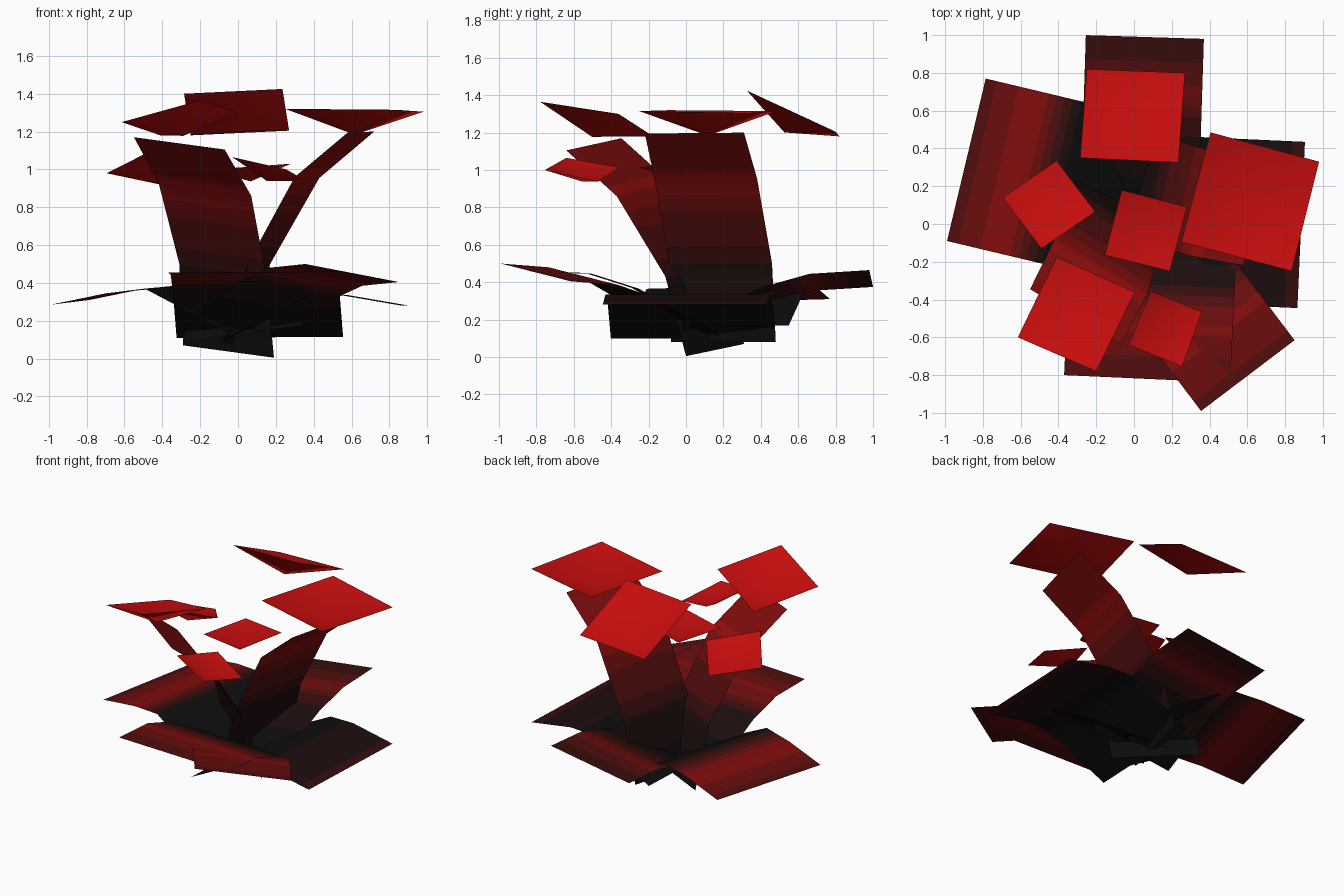
import bpy
from mathutils import Vector

if "Cube" in bpy.data.objects:
    bpy.data.objects.remove(bpy.data.objects["Cube"])

# Shades from black to bright red
SHADES = 9
mats = []
for i in range(SHADES):
    t = i / (SHADES - 1)
    m = bpy.data.materials.new("red_shade_%d" % i)
    m.diffuse_color = (0.004 + 0.55 * t * t, 0.004, 0.004, 1)
    m.use_nodes = True
    m.node_tree.nodes["Principled BSDF"].inputs["Base Color"].default_value = m.diffuse_color
    mats.append(m)


def make(name, verts, faces, idx):
    me = bpy.data.meshes.new(name)
    me.from_pydata([tuple(v) for v in verts], [], faces)
    for m in mats:
        me.materials.append(m)
    for p, i in zip(me.polygons, idx):
        p.material_index = i
        p.use_smooth = True
    ob = bpy.data.objects.new(name, me)
    bpy.context.collection.objects.link(ob)
    return ob


def ribbon(name, left, right, tones, sub=5):
    """Bent leaf card between two edge paths, coloured in a gradient along its length."""
    verts, faces, idx = [], [], []
    n = len(left)
    for k in range(n - 1):
        for j in range(sub + (k == n - 2)):
            t = j / sub
            verts += [Vector(left[k]).lerp(Vector(left[k + 1]), t),
                      Vector(right[k]).lerp(Vector(right[k + 1]), t)]
            if j < sub:
                tm = (j + 0.5) / sub
                tone = tones[k] * (1 - tm) + tones[k + 1] * tm
                idx.append(round(tone * (SHADES - 1)))
    for r in range((n - 1) * sub):
        faces.append((2 * r, 2 * r + 1, 2 * r + 3, 2 * r + 2))
    return make(name, verts, faces, idx)


def low_leaf(name, a, b, profile, tones):
    """Spreading leaf from its two tip corners, running inwards along a height profile."""
    a, b = Vector(a), Vector(b)
    e = b - a
    inward = Vector((-e.y, e.x, 0)).normalized()
    if inward.dot(a + b) > 0:
        inward.negate()
    path = [inward * s + Vector((0, 0, dz)) for s, dz in profile]
    return ribbon(name, [a + p for p in path], [b + p for p in path], tones)


def petal(name, corners):
    """Square flower card whose centre is pressed down along its normal."""
    c = [Vector(v) for v in corners]
    n = (c[1] - c[0]).cross(c[3] - c[0]).normalized()
    if n.z < 0:
        n.negate()
    mid = sum(c, Vector()) / 4 - n * 0.215 * (c[1] - c[0]).length
    return make(name, c + [mid], [(i, (i + 1) % 4, 4) for i in range(4)],
                [SHADES - 1] * 4)


# Flower cards
petal("flower_back", [(-.285, .35, 1.40), (.235, .325, 1.425), (.27, .80, 1.205), (-.25, .82, 1.18)])
petal("flower_right", [(.25, -.095, 1.32), (.835, -.25, 1.315), (.98, .33, 1.305), (.405, .485, 1.315)])
petal("flower_front_left", [(-.615, -.60, 1.25), (-.20, -.78, 1.365), (.005, -.36, 1.30), (-.41, -.175, 1.18)])
petal("flower_left", [(-.695, .14, .98), (-.49, -.13, 1.083), (-.205, .065, 1.015), (-.41, .335, .92)])
petal("flower_front", [(-.03, -.64, 1.065), (.255, -.755, 1.0), (.36, -.465, .94), (.09, -.355, 1.015)])
petal("flower_middle", [(-.155, -.165, 1.0), (.19, -.25, 1.016), (.28, .09, 1.03), (-.065, .18, 1.005)])

# Tall leaves
tall = (0, .15, .7, .6)
ribbon("tall_leaf_right",
       [(-.08, -.08, .08), (.05, -.09, .5), (.30, -.17, .96), (.58, -.22, 1.195)],
       [(.06, .48, .08), (.17, .46, .5), (.43, .38, .955), (.72, .31, 1.2)], tall)
ribbon("tall_leaf_left",
       [(-.29, .31, .07), (-.31, .18, .5), (-.42, -.08, .93), (-.55, -.345, 1.17)],
       [(.19, 0, .005), (.15, -.11, .43), (.07, -.37, .86), (-.07, -.64, 1.105)], tall)

# Wide low leaves
low_leaf("wide_leaf_left", (-.785, .77, .31), (-.99, -.09, .285),
         [(0, 0), (.3, .06), (.52, .08), (.95, -.14)], (.4, .7, 0, 0))
low_leaf("wide_leaf_right", (.905, .435, .28), (.865, -.445, .28),
         [(0, 0), (.32, .055), (.5, .05), (.95, -.18)], (.2, .1, 0, 0))
low_leaf("wide_leaf_front", (-.37, -.80, .455), (.51, -.84, .46),
         [(0, 0), (.3, -.01), (.55, -.09), (1.0, -.345)], (.3, .6, .1, 0))

# Medium low leaves
medium = [(0, 0), (.32, -.02), (.57, -.09), (1.0, -.29)]
low_leaf("medium_leaf_back", (-.255, 1.0, .375), (.37, .98, .465), medium, (.2, .5, .1, 0))
low_leaf("medium_leaf_front", (.355, -.99, .50), (.85, -.615, .405), medium, (.4, .6, .1, 0))
